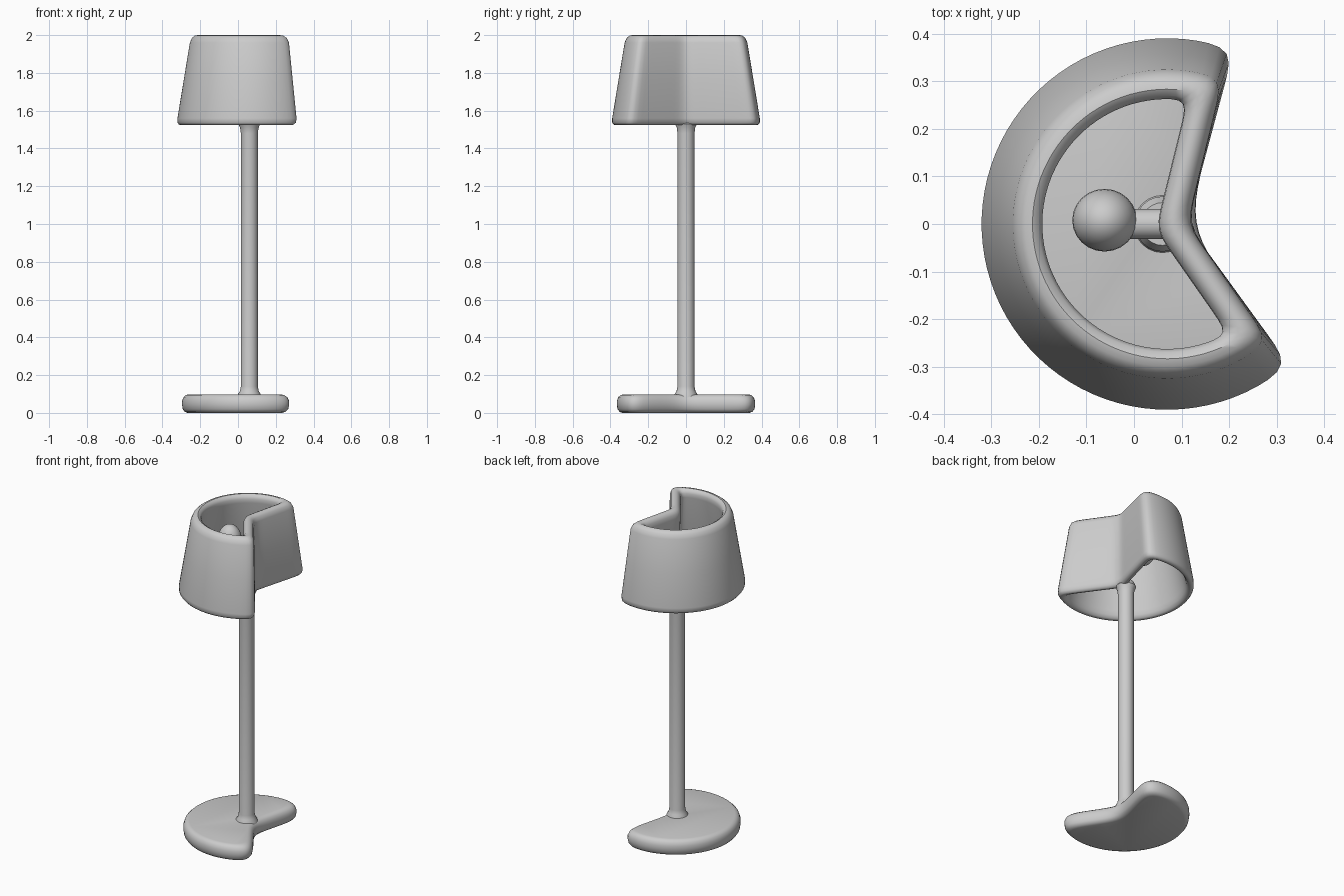
import bpy, bmesh, math
from mathutils import Vector

if "Cube" in bpy.data.objects:
    bpy.data.objects.remove(bpy.data.objects["Cube"])

CENTRE = Vector((0.07, 0.0))
NOTCH = Vector((0.112, 0.0))


def circle_hit(p, d, r):
    # Where the ray p + s*d leaves the circle of radius r
    q = p - CENTRE
    b = q.dot(d)
    return p + d * (-b + math.sqrt(b * b - q.dot(q) + r * r))


def outline(r, inset, a_top, a_low, rounds):
    # Disc with a V-shaped notch, inset evenly and with softened corners
    dirs = []
    for a in (a_top, a_low):
        a = math.radians(a)
        e = CENTRE + r * Vector((math.cos(a), math.sin(a)))
        dirs.append((e - NOTCH).normalized())
    d1, d2 = dirs
    n1, n2 = Vector((-d1.y, d1.x)), Vector((d2.y, -d2.x))
    v = NOTCH + (n1 + n2) * (inset / (1 + n1.dot(n2)))
    e1, e2 = circle_hit(v, d1, r - inset), circle_hit(v, d2, r - inset)
    t1 = math.atan2(e1.y, e1.x - CENTRE.x)
    t2 = math.atan2(e2.y, e2.x - CENTRE.x) + 2 * math.pi
    pts = []
    for i in range(60):
        t = t1 + (t2 - t1) * i / 60
        pts.append(CENTRE + (r - inset) * Vector((math.cos(t), math.sin(t))))
    pts += [e2.lerp(v, i / 14) for i in range(14)]
    pts += [v.lerp(e1, i / 14) for i in range(14)]
    for _ in range(rounds):
        pts = [pts[i - 1] * 0.25 + p * 0.5 + pts[(i + 1) % len(pts)] * 0.25
               for i, p in enumerate(pts)]
    return pts


def loft(name, rings, closed):
    # Skin stacked rings; closed joins last to first, otherwise ends are capped
    bm = bmesh.new()
    loops = [[bm.verts.new(co) for co in ring] for ring in rings]
    n = len(loops[0])
    for k in range(len(loops) if closed else len(loops) - 1):
        a, b = loops[k], loops[(k + 1) % len(loops)]
        for i in range(n):
            j = (i + 1) % n
            bm.faces.new((a[i], a[j], b[j], b[i]))
    if not closed:
        bm.faces.new(loops[0][::-1])
        bm.faces.new(loops[-1])
    bmesh.ops.recalc_face_normals(bm, faces=bm.faces)
    mesh = bpy.data.meshes.new(name)
    bm.to_mesh(mesh)
    bm.free()
    ob = bpy.data.objects.new(name, mesh)
    bpy.context.collection.objects.link(ob)
    smooth(ob)
    return ob


def smooth(ob):
    bpy.ops.object.select_all(action='DESELECT')
    ob.select_set(True)
    bpy.context.view_layer.objects.active = ob
    bpy.ops.object.shade_smooth_by_angle(angle=math.radians(40))


# Tapered hollow shade: (height, inset) around the wall section
section = [(1.56, 0), (1.537, 0.004), (1.526, 0.014), (1.523, 0.024),
           (1.528, 0.037), (1.545, 0.045), (1.57, 0.048), (1.75, 0.054),
           (1.95, 0.062), (1.975, 0.06), (1.992, 0.05), (2.0, 0.035),
           (1.997, 0.02), (1.985, 0.007), (1.96, 0), (1.76, 0)]
rings = []
for z, t in section:
    r = 0.398 - 0.165 * (z - 1.525)
    rings.append([(p.x, p.y, z) for p in outline(r, t, 69, -49, 3)])
loft("shade", rings, True)

# Notched base slab with a rounded rim
section = [(0.0, 0.03), (0.006, 0.015), (0.02, 0.004), (0.045, 0),
           (0.065, 0.001), (0.083, 0.008), (0.094, 0.02), (0.098, 0.035)]
rings = [[(p.x, p.y, z) for p in outline(0.372, t, 69, -51, 12)]
         for z, t in section]
loft("base", rings, False)

# Round pole, flared where it meets the base and the shade
section = [(0.06, 0.065), (0.1, 0.06), (0.115, 0.05), (0.14, 0.045),
           (1.48, 0.045), (1.51, 0.049), (1.53, 0.058), (1.56, 0.045)]
rings = [[(0.06 + r * math.cos(i * math.tau / 24), r * math.sin(i * math.tau / 24), z)
          for i in range(24)] for z, r in section]
loft("pole", rings, False)

# Bulb and the short arm holding it to the notch wall
bpy.ops.mesh.primitive_uv_sphere_add(segments=24, ring_count=14, radius=1,
                                     location=(-0.062, 0.008, 1.81))
bulb = bpy.context.object
bulb.name = "bulb"
bulb.scale = (0.068, 0.066, 0.09)
smooth(bulb)
bpy.ops.mesh.primitive_cylinder_add(vertices=16, radius=0.032, depth=0.12,
                                    location=(0.01, 0.0, 1.8),
                                    rotation=(0, math.pi / 2, 0))
arm = bpy.context.object
arm.name = "bulb_arm"
smooth(arm)
